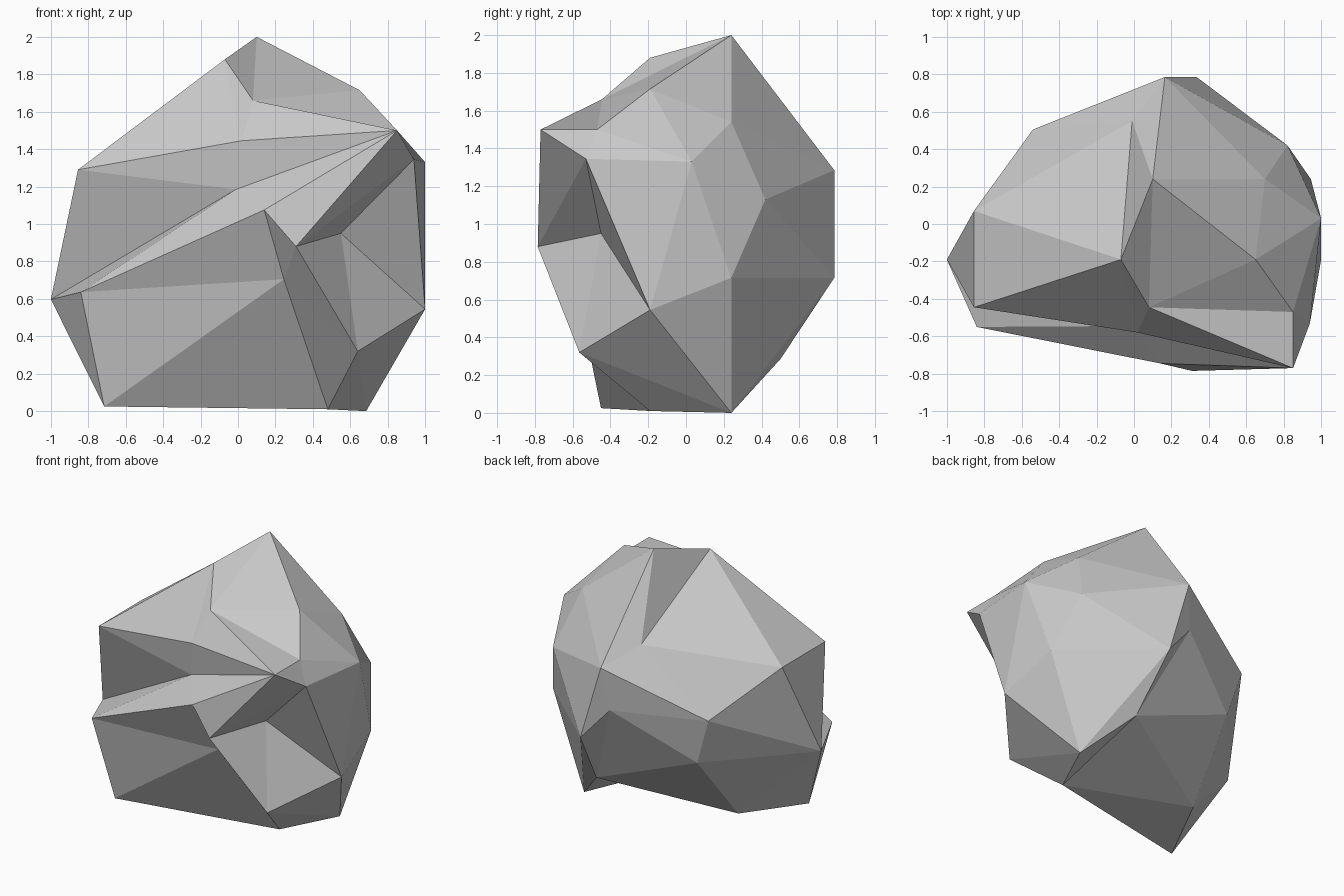
import bpy
import bmesh

default_cube = bpy.data.objects.get("Cube")
if default_cube:
    bpy.data.objects.remove(default_cube, do_unlink=True)

# Stone colour
stone = bpy.data.materials.new("plain grey stone")
stone.use_nodes = True
grey = (0.58, 0.58, 0.58, 1)
stone.diffuse_color = grey
stone.node_tree.nodes["Principled BSDF"].inputs["Base Color"].default_value = grey

# Corners of the upper rock
upper = dict(
    peak=(.1, .24, 2), ridge=(-.07, -.19, 1.88), brow=(.08, -.445, 1.66),
    shoulder=(.65, -.19, 1.715), ledge=(.85, -.47, 1.5), beak=(.85, -.77, 1.5),
    cheek=(.94, -.53, 1.345), flank=(1, .03, 1.33), slope=(.7, .24, 1.54),
    corner=(.82, .42, 1.13), nape=(.165, .785, 1.285), hump=(-.01, .55, 1.42),
    lip=(.02, -.58, 1.445), wing=(-.855, -.445, 1.29), back_wing=(-.855, .07, 1.29),
)

# Corners around the waist and the notches in the front
middle = dict(
    crevice=(-.01, -.545, 1.185), chin=(.14, -.745, 1.075), nose=(.31, -.785, .88),
    hollow=(.55, -.45, .95), fold=(.245, -.59, .705), hip=(1, -.19, .545),
    elbow=(-1, -.19, .597), knuckle=(-.84, -.55, .636), spine=(.12, .74, .96),
    tail=(.335, .785, .715), rear_hip=(.945, .24, .715), rear_side=(-.54, .505, .965),
    rear_low=(-.43, .48, .61),
)

# Corners of the underside
lower = dict(
    knee=(.64, -.565, .32), heel=(.685, .24, 0), toe=(.48, -.19, .01),
    foot=(-.715, -.45, .025), belly=(-.48, .06, .08), rear_heel=(.4, .5, .285),
)

bm = bmesh.new()
corner = {name: bm.verts.new(place)
          for band in (upper, middle, lower) for name, place in band.items()}


def fan(hub, rim, closed=False):
    """Spread flat triangular facets from one corner to a rim of others."""
    names = rim.split()
    if closed:
        names.append(names[0])
    for a, b in zip(names, names[1:]):
        bm.faces.new((corner[hub], corner[a], corner[b]))


# Full fans around the high points and the hollows
fan("peak", "ridge brow shoulder slope nape hump", True)
fan("flank", "ledge cheek hip rear_hip corner slope shoulder", True)
fan("beak", "brow ledge cheek nose chin crevice lip", True)
fan("fold", "knuckle chin nose knee toe foot", True)
fan("hollow", "cheek hip knee nose", True)
fan("spine", "nape rear_side rear_low rear_heel tail", True)
fan("belly", "rear_heel rear_low elbow foot toe", True)
fan("back_wing", "ridge wing elbow rear_side hump", True)

# Part fans that close the gaps between them
fan("crevice", "chin knuckle elbow wing lip")
fan("tail", "rear_heel heel rear_hip corner nape")
fan("heel", "rear_heel toe knee hip rear_hip")
fan("ridge", "wing lip brow")
fan("brow", "shoulder ledge")
fan("slope", "nape corner")
fan("nape", "hump rear_side")
fan("elbow", "rear_side rear_low")
fan("elbow", "foot knuckle")

bmesh.ops.recalc_face_normals(bm, faces=bm.faces)
mesh = bpy.data.meshes.new("rock")
bm.to_mesh(mesh)
bm.free()
mesh.materials.append(stone)
rock = bpy.data.objects.new("rock", mesh)
bpy.context.collection.objects.link(rock)
